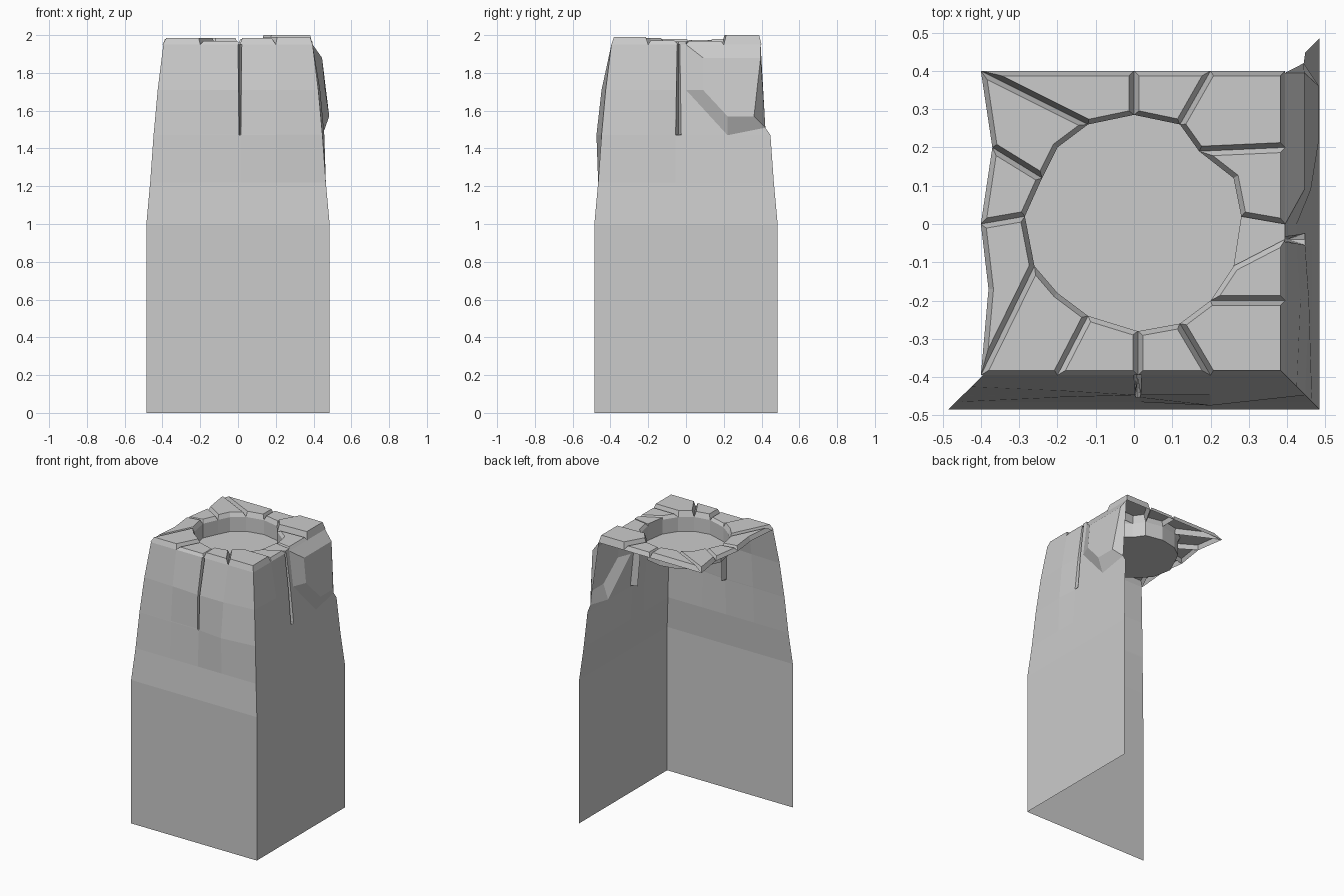
import bpy, bmesh

if "Cube" in bpy.data.objects:
    bpy.data.objects.remove(bpy.data.objects["Cube"])

ROWS = [0, 1.0, 1.22, 1.47, 1.71, 1.95]
HALF = [.485, .485, .465, .447, .425, .395]   # half width of the pillar at each row
RIM, FLOOR = 1.95, 1.85


def half(z):
    for i in range(len(ROWS) - 1):
        if z <= ROWS[i + 1]:
            t = (z - ROWS[i]) / (ROWS[i + 1] - ROWS[i])
            return HALF[i] + t * (HALF[i + 1] - HALF[i])
    return HALF[-1]


def finish(bm, name):
    bmesh.ops.remove_doubles(bm, verts=bm.verts, dist=0.0005)
    me = bpy.data.meshes.new(name)
    bm.to_mesh(me)
    bm.free()
    ob = bpy.data.objects.new(name, me)
    bpy.context.collection.objects.link(ob)
    return ob


def wall(place, inner, crack, widths, bulge, skip=lambda u, z: False):
    """Tapered wall sheet with a narrow V crack; place(u, depth, z) -> point."""
    bm = bmesh.new()
    rows = ROWS[:4] + [1.475] + ROWS[4:]
    grid = []
    for z in rows:
        c = half(z)
        t = max(0, (z - 1.47) / .48)
        w = widths[0] + t * (widths[1] - widths[0])
        us = sorted([-c, c] + inner + [crack - w / 2, crack, crack + w / 2])
        line = []
        for u in us:
            edge = abs(u) > c - .001
            d = 0 if edge else bulge(u, z)
            if u == crack and z > 1.472:
                d -= .045
            line.append(bm.verts.new(place(u, c + d, z)))
        grid.append((line, us))
    for j in range(len(rows) - 1):
        a, us = grid[j]
        b = grid[j + 1][0]
        for i in range(len(a) - 1):
            if not skip(us[i], rows[j]):
                bm.faces.new((a[i], a[i + 1], b[i + 1], b[i]))
    return bm


# Front wall: slightly uneven blocks
def front_bulge(u, z):
    if 1.4 < z < 1.6:
        return .027 if u > .1 else .006
    if 1.6 < z < 1.8:
        return .022 if u > -.1 else .01
    return 0


finish(wall(lambda u, d, z: (u, -d, z), [-.2, .2], .01, (.01, .02), front_bulge),
       "front_wall")

# Right wall: the upper back area is replaced by a protruding chipped slab
bm = wall(lambda u, d, z: (d, u, z), [-.2, 0, .22], -.04, (.03, .014),
          lambda u, z: .01 if 1.4 < z < 1.8 and u < -.1 else 0,
          lambda u, z: u > -.001 and z > 1.46)
outer = [(0, 1.95), (0, 1.71), (.22, 1.47), (.42, 1.51), (.395, 1.95)]
panel = [(.445, .09, 1.88), (.462, .09, 1.71), (.483, .22, 1.57),
         (.483, .36, 1.57), (.445, .395, 1.88)]
on_wall = lambda y, z: bm.verts.new((half(z), y, z))
po = [on_wall(*p) for p in outer]
pi = [bm.verts.new(p) for p in panel]
bm.faces.new(pi)
for i in range(5):
    k = (i + 1) % 5
    bm.faces.new((po[i], po[k], pi[k], pi[i]))
bm.faces.new((po[1], on_wall(0, 1.47), po[2]))
bm.faces.new((po[2], on_wall(.447, 1.47), po[3]))
finish(bm, "right_wall")

# Rim stones: joints as (outer x, y, inner x, y, height of the stone that follows)
joints = [
    (.395, -.04, .26, -.11, 1.965), (.395, 0, .28, .02, 1.97),
    (.395, .2, .17, .19, 2.0), (.2, .4, .12, .26, 1.98),
    (0, .4, 0, .285, 1.985), (-.4, .4, -.12, .26, 1.98),
    (-.37, .2, -.24, .12, 1.975), (-.4, 0, -.285, .02, 1.98),
    (-.4, -.395, -.26, -.11, 1.985), (-.2, -.395, -.12, -.24, 1.97),
    (.01, -.395, .01, -.28, 1.985), (.2, -.395, .12, -.26, 1.99),
    (.395, -.2, .2, -.2, 1.972)]
outer_mid = {2: (.395, .4), 7: (-.38, -.17), 11: (.395, -.395)}
inner_mid = {1: (.26, .12), 5: (-.2, .2), 8: (-.2, -.18)}
bm = bmesh.new()
cup = []
stones = []
for i, (ox, oy, ix, iy, top) in enumerate(joints):
    nx, ny, mx, my, _ = joints[(i + 1) % len(joints)]
    pts = [(ox, oy)] + ([outer_mid[i]] if i in outer_mid else []) + [(nx, ny), (mx, my)]
    cup.append((ix, iy))
    if i in inner_mid:
        pts.append(inner_mid[i])
        cup.append(inner_mid[i])
    pts.append((ix, iy))
    stones.append((bm.faces.new([bm.verts.new((x, y, RIM)) for x, y in pts]), top))
for f, top in stones:
    bmesh.ops.inset_individual(bm, faces=[f], thickness=.013, use_even_offset=True)
    for v in f.verts:
        v.co.z = top
finish(bm, "rim_stones")

# Shallow round cup inside the rim
bm = bmesh.new()
hi = [bm.verts.new((x, y, RIM)) for x, y in cup]
lo = [bm.verts.new((x, y, FLOOR)) for x, y in cup]
bm.faces.new(lo)
for i in range(len(cup)):
    k = (i + 1) % len(cup)
    bm.faces.new((hi[i], hi[k], lo[k], lo[i]))
finish(bm, "cup")
